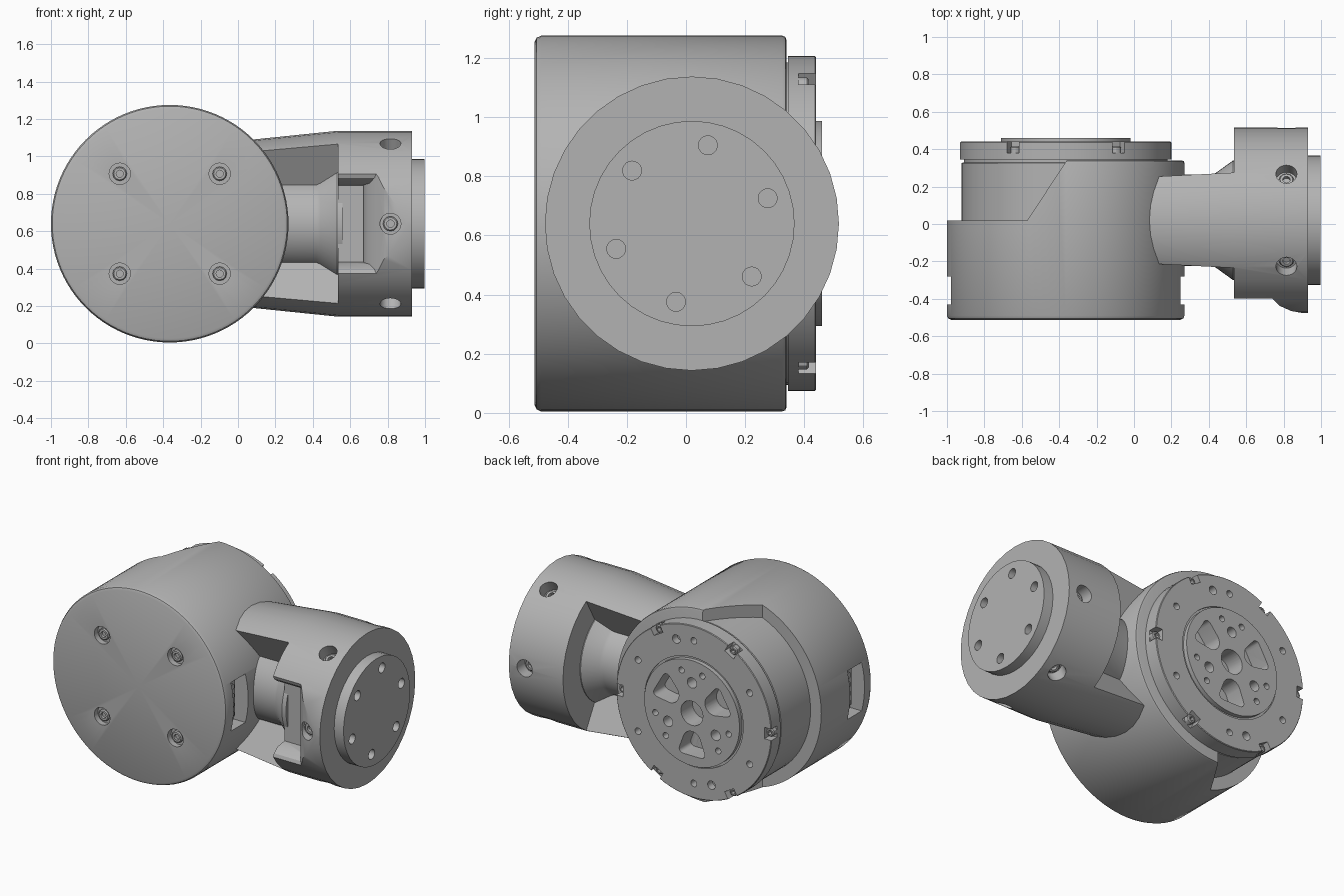
import bpy, bmesh
from math import pi, sin, cos, radians
from mathutils import Vector, Matrix

if "Cube" in bpy.data.objects:
    bpy.data.objects.remove(bpy.data.objects["Cube"])

grey = bpy.data.materials.new("machined grey")
grey.use_nodes = True
GREY = (0.45, 0.45, 0.45, 1)
grey.diffuse_color = GREY
grey.node_tree.nodes["Principled BSDF"].inputs["Base Color"].default_value = GREY

CX, AY, CZ = -0.365, 0.02, 0.64          # drum axis x, arm axis y, shared height
DRUM = Matrix.Translation((CX, 0, CZ)) @ Matrix.Rotation(-pi / 2, 4, 'X')
ARM = Matrix.Translation((0, AY, CZ)) @ Matrix.Rotation(pi / 2, 4, 'Y')


def build(name, bm):
    bmesh.ops.recalc_face_normals(bm, faces=bm.faces)
    mesh = bpy.data.meshes.new(name)
    bm.to_mesh(mesh)
    bm.free()
    mesh.materials.append(grey)
    ob = bpy.data.objects.new(name, mesh)
    bpy.context.collection.objects.link(ob)
    return ob


def lathe(bm, profile, matrix, steps):
    """Revolve (radius, height) points about local z."""
    start = [bm.verts.new((r, 0, h)) for r, h in profile]
    edges = [bm.edges.new(p) for p in zip(start, start[1:])]
    out = bmesh.ops.spin(bm, geom=start + edges, axis=(0, 0, 1), cent=(0, 0, 0),
                         angle=2 * pi, steps=steps, use_merge=False)
    new = set(start)
    for f in bm.faces:
        if any(v in new for v in f.verts) or f.tag is False:
            new.update(f.verts) if not f.tag else None
            f.tag = True
    new.update(v for v in out["geom_last"] if isinstance(v, bmesh.types.BMVert))
    bmesh.ops.transform(bm, matrix=matrix, verts=list(new))
    bmesh.ops.remove_doubles(bm, verts=list(new), dist=1e-5)


def prism(bm, points, low, high, place, bevel=0):
    """Extrude a 2D outline; place maps (u, v, w) to xyz."""
    face = bm.faces.new([bm.verts.new(place(u, v, low)) for u, v in points])
    out = bmesh.ops.extrude_face_region(bm, geom=[face])["geom"]
    top = [v for v in out if isinstance(v, bmesh.types.BMVert)]
    shift = Vector(place(0, 0, high)) - Vector(place(0, 0, low))
    bmesh.ops.translate(bm, vec=shift, verts=top)
    if bevel:
        sides = [e for v in top for e in v.link_edges if e.other_vert(v) not in top]
        bmesh.ops.bevel(bm, geom=sides, offset=bevel, segments=5, profile=0.5,
                        affect='EDGES')


def rod(bm, centre, direction, radius, length, sides=20):
    turn = Vector(direction).to_track_quat('Z', 'Y').to_matrix().to_4x4()
    bmesh.ops.create_cone(bm, cap_ends=True, segments=sides, radius1=radius,
                          radius2=radius, depth=length,
                          matrix=Matrix.Translation(centre) @ turn)


def box(bm, centre, size, turn=Matrix()):
    bmesh.ops.create_cube(bm, size=1, matrix=Matrix.Translation(centre) @ turn
                          @ Matrix.Diagonal((*size, 1)))


def cut(ob, bm):
    cutter = build("cutter", bm)
    cutter.hide_render = True
    mod = ob.modifiers.new("cut", 'BOOLEAN')
    mod.operation, mod.solver, mod.object = 'DIFFERENCE', 'EXACT', cutter
    bpy.context.view_layer.update()
    with bpy.context.temp_override(object=ob, active_object=ob):
        bpy.ops.object.modifier_apply(modifier=mod.name)
    bpy.data.objects.remove(cutter)


def screws(name, spots, radius, height):
    """Socket-head screws: spots are (position, outward direction)."""
    bm = bmesh.new()
    profile = [(0, -height), (radius, -height), (radius, -0.006), (radius - 0.006, 0),
               (radius * 0.5, 0), (radius * 0.5, -height * 0.6), (0, -height * 0.6)]
    for pos, way in spots:
        turn = Vector(way).to_track_quat('Z', 'Y').to_matrix().to_4x4()
        lathe(bm, profile, Matrix.Translation(pos) @ turn, 12)
    return build(name, bm)


def polar(deg, r, y):
    """Point on the drum's back face."""
    a = radians(deg)
    return Vector((CX + r * cos(a), y, CZ + r * sin(a)))


def flat(x, y, z):
    return (x, y, z)


def along_x(y, z, x):
    return (x, AY + y, CZ + z)


# Main drum housing with softened rims
bm = bmesh.new()
lathe(bm, [(0, -0.512), (0.613, -0.512), (0.628, -0.505), (0.635, -0.49),
           (0.635, 0.325), (0.631, 0.336), (0.62, 0.34), (0, 0.34)], DRUM, 96)
housing = build("drum_housing", bm)

# Stepped relief on the side away from the arm
bm = bmesh.new()
prism(bm, [(-1.3, 0.02), (-0.57, 0.02), (-0.347, 0.36), (-1.3, 0.36)], -0.2, 1.5, flat)
cut(housing, bm)

# Side windows and front counterbores
corners = [(CX + sx * 0.267, CZ + sz * 0.267) for sx in (-1, 1) for sz in (-1, 1)]
bm = bmesh.new()
for side in (-1, 1):
    box(bm, (CX + side * 0.63, -0.355, CZ), (0.2, 0.15, 0.32))
for x, z in corners:
    rod(bm, (x, -0.51, z), (0, 1, 0), 0.057, 0.07, 24)
cut(housing, bm)
screws("front_screws", [((x, -0.5, z), (0, -1, 0)) for x, z in corners], 0.038, 0.03)

# Connector blocks inside the windows
bm = bmesh.new()
for side in (-1, 1):
    box(bm, (CX + side * 0.535, -0.355, CZ), (0.05, 0.09, 0.24))
    for k in range(4):
        rod(bm, (CX + side * 0.56, -0.355, CZ - 0.09 + k * 0.06), (1, 0, 0), 0.02, 0.03, 10)
build("window_connectors", bm)

# Rear core, flange and output hub
bm = bmesh.new()
lathe(bm, [(0, -0.1), (0.557, -0.1), (0.557, 0.325), (0.545, 0.33), (0.545, 0.345),
           (0.566, 0.345), (0.566, 0.436), (0.562, 0.44), (0.36, 0.44), (0.36, 0.432),
           (0.347, 0.432), (0.347, 0.46), (0, 0.46)], DRUM, 80)
flange = build("rear_flange", bm)

# Rim notches, bolt holes and hub pockets
notches = range(0, 360, 60)
bm = bmesh.new()
for a in notches:
    box(bm, polar(a, 0.56, 0.42), (0.09, 0.08, 0.075), Matrix.Rotation(-radians(a), 4, 'Y'))
    rod(bm, polar(a + 30, 0.47, 0.44), (0, 1, 0), 0.022, 0.1, 14)
for a in (74, 254):
    rod(bm, polar(a, 0.465, 0.44), (0, 1, 0), 0.028, 0.1, 16)
rod(bm, polar(0, 0, 0.44), (0, 1, 0), 0.08, 0.2, 32)
for a in (30, 150, 270):
    t = radians(a)

    def pocket(r, s, y, t=t):
        return (CX + r * cos(t) - s * sin(t), y, CZ + r * sin(t) + s * cos(t))
    prism(bm, [(0.12, -0.045), (0.28, -0.105), (0.28, 0.105), (0.12, 0.045)],
          0.34, 0.5, pocket, 0.042)
    rod(bm, polar(a + 60, 0.2, 0.44), (0, 1, 0), 0.034, 0.12, 18)
    for d in (-16, 16):
        rod(bm, polar(a + 60 + d, 0.275, 0.44), (0, 1, 0), 0.02, 0.12, 14)
cut(flange, bm)
screws("flange_screws", [(polar(a, 0.537, 0.415), (0, 1, 0)) for a in notches], 0.028, 0.04)

# Arm sleeve: tapered fork running into a straight collar
bm = bmesh.new()
lathe(bm, [(0, -0.02), (0.44, -0.02), (0.497, 0.535), (0.497, 0.93), (0, 0.93)], ARM, 36)
arm = build("arm_sleeve", bm)

# Wedge openings either side of the fork
for side in (-1, 1):
    bm = bmesh.new()
    prism(bm, [(side * 0.01, 0), (side * 0.7, 1.2), (side * 0.7, -1.2)], -0.2, 0.535, along_x)
    cut(arm, bm)

# Front slot with flared lips, ending in a rounded ramp
bm = bmesh.new()
prism(bm, [(-0.3, -0.205), (-0.3, 0.205), (-0.37, 0.215), (-0.41, 0.245), (-0.43, 0.3),
           (-0.6, 0.3), (-0.6, -0.3), (-0.43, -0.3), (-0.41, -0.245), (-0.37, -0.215)],
      0.5, 0.96, along_x)
slot = build("slot_cutter", bm)
bm = bmesh.new()
prism(bm, [(0.67, -0.1), (0.67, -0.29), (0.69, -0.335), (0.73, -0.39), (0.78, -0.438),
           (0.84, -0.465), (0.9, -0.476), (1.1, -0.478), (1.1, -0.1)], 0.2, 1.1, flat)
cut(slot, bm)
bm = bmesh.new()
bm.from_mesh(slot.data)
bpy.data.objects.remove(slot)
cut(arm, bm)

# Radial screw holes round the collar
bm = bmesh.new()
radial = []
for a in range(0, 360, 60):
    way = Vector((0, cos(radians(a)), sin(radians(a))))
    hub = Vector((0.815, AY, CZ))
    rod(bm, hub + way * 0.49, way, 0.056, 0.15, 24)
    radial.append((hub + way * 0.435, way))
cut(arm, bm)
screws("arm_screws", radial, 0.04, 0.04)

# Inner shaft with flared root
bm = bmesh.new()
lathe(bm, [(0, 0), (0.245, 0), (0.245, 0.42), (0.255, 0.44), (0.32, 0.53), (0.32, 0.56),
           (0, 0.56)], ARM, 48)
build("inner_shaft", bm)

# End plate with bolt circle
bm = bmesh.new()
lathe(bm, [(0, 0.9), (0.347, 0.9), (0.347, 0.998), (0, 0.998)], ARM, 40)
plate = build("end_plate", bm)
bm = bmesh.new()
for k in range(6):
    a = radians(18.5 + 60 * k)
    rod(bm, (0.99, AY + 0.27 * cos(a), CZ + 0.27 * sin(a)), (1, 0, 0), 0.032, 0.12, 18)
cut(plate, bm)

# Smooth round surfaces, crisp edges
bpy.ops.object.select_all(action='DESELECT')
for ob in bpy.context.scene.objects:
    if ob.type == 'MESH':
        ob.select_set(True)
        bpy.context.view_layer.objects.active = ob
bpy.ops.object.shade_smooth_by_angle(angle=radians(30))
